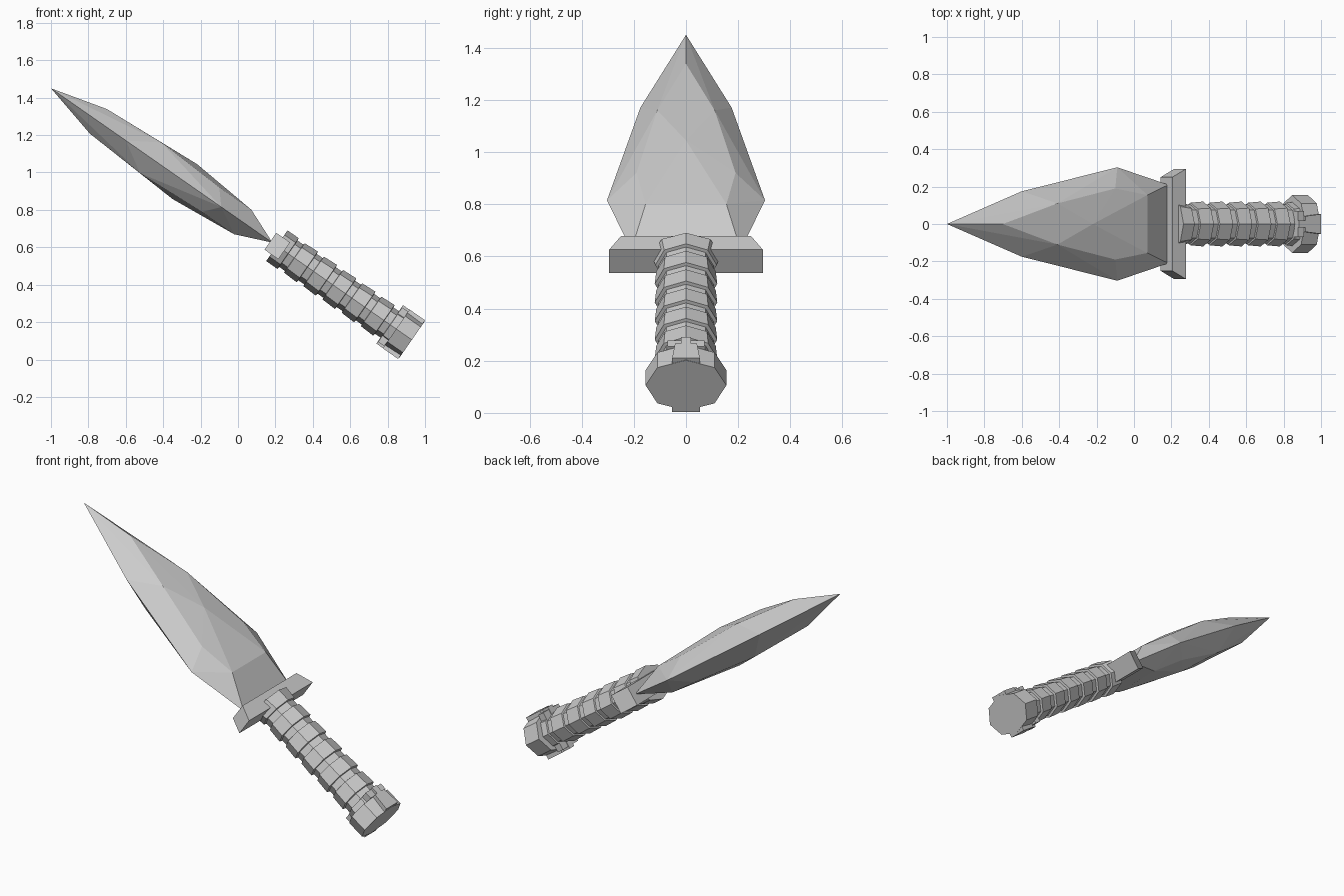
import bpy, bmesh
from math import sin, cos, pi
from mathutils import Vector

if "Cube" in bpy.data.objects:
    bpy.data.objects.remove(bpy.data.objects["Cube"])

TIP = Vector((-1, 0, 1.45))
AXIS = Vector((1.93, 0, -1.345)).normalized()
UP = Vector((-AXIS.z, 0, AXIS.x))


def place(s, y, h):
    """s runs from blade tip to pommel, y is width, h is thickness."""
    return TIP + AXIS * s + UP * h + Vector((0, y, 0))


def finish(name, bm):
    bmesh.ops.recalc_face_normals(bm, faces=bm.faces)
    me = bpy.data.meshes.new(name)
    bm.to_mesh(me)
    bm.free()
    ob = bpy.data.objects.new(name, me)
    bpy.context.collection.objects.link(ob)
    return ob


def hull(name, points):
    """Faceted convex solid, points mirrored across width and thickness."""
    bm = bmesh.new()
    full = {(s, y * a, h * b) for s, y, h in points for a in (1, -1) for b in (1, -1)}
    for p in sorted(full):
        bm.verts.new(place(*p))
    res = bmesh.ops.convex_hull(bm, input=bm.verts)
    loose = [v for v in bm.verts if not v.link_faces]
    bmesh.ops.delete(bm, geom=loose, context='VERTS')
    bmesh.ops.remove_doubles(bm, verts=bm.verts, dist=1e-5)
    return finish(name, bm)


def loft(name, sections):
    """Octagonal elliptic sections (s, half width, half thickness)."""
    bm = bmesh.new()
    rings = [[bm.verts.new(place(s, ry * sin(k * pi / 4), rh * cos(k * pi / 4)))
              for k in range(8)] for s, ry, rh in sections]
    for a, b in zip(rings, rings[1:]):
        for k in range(8):
            j = (k + 1) % 8
            bm.faces.new((a[k], a[j], b[j], b[k]))
    bm.faces.new(rings[0])
    bm.faces.new(rings[-1])
    return finish(name, bm)


def block(name, s0, s1, y0, w0, w1, h0, h1):
    """Small block centred on width y0, half width w0 at s0 and w1 at s1."""
    bm = bmesh.new()
    for s, w in ((s0, w0), (s1, w1)):
        for y in (y0 - w, y0 + w):
            for h in (h0, h1):
                bm.verts.new(place(s, y, h))
    bmesh.ops.convex_hull(bm, input=bm.verts)
    return finish(name, bm)


# Faceted leaf-shaped blade
hull("blade", [
    (0, 0, 0), (0.309, 0, 0.08), (0.872, 0, 0.114),      # tip and ridge
    (0.65, 0.11, 0.10), (1.041, 0.19, 0.08), (1.25, 0.155, 0.08),
    (0.488, 0.175, 0), (1.11, 0.303, 0), (1.443, 0.21, 0),  # cutting edge
])

# Cross guard
hull("guard", [(1.43, 0.25, 0.055), (1.52, 0.295, 0.055)])

# Ribbed octagonal grip
grip = [(1.472, 0.132, 0.1), (1.545, 0.118, 0.1)]
for i in range(6):
    s = 1.545 + i * 0.125
    grip += [(s + 0.002, 0.105, 0.086), (s + 0.04, 0.105, 0.086),
             (s + 0.042, 0.114, 0.096), (s + 0.125, 0.12, 0.1)]
loft("grip", grip)

# Pommel
loft("pommel", [(2.25, 0.155, 0.118), (2.352, 0.155, 0.118)])

# Clasps on both faces of the pommel
for side, label in ((1, "upper"), (-1, "lower")):
    block(label + "_plate", 2.25, 2.35, 0, 0.042, 0.053, side * 0.06, side * 0.126)
    block(label + "_collar", 2.21, 2.25, 0, 0.07, 0.07, side * 0.06, side * 0.112)
    block(label + "_catch", 2.207, 2.25, 0, 0.02, 0.02, side * 0.06, side * 0.125)
